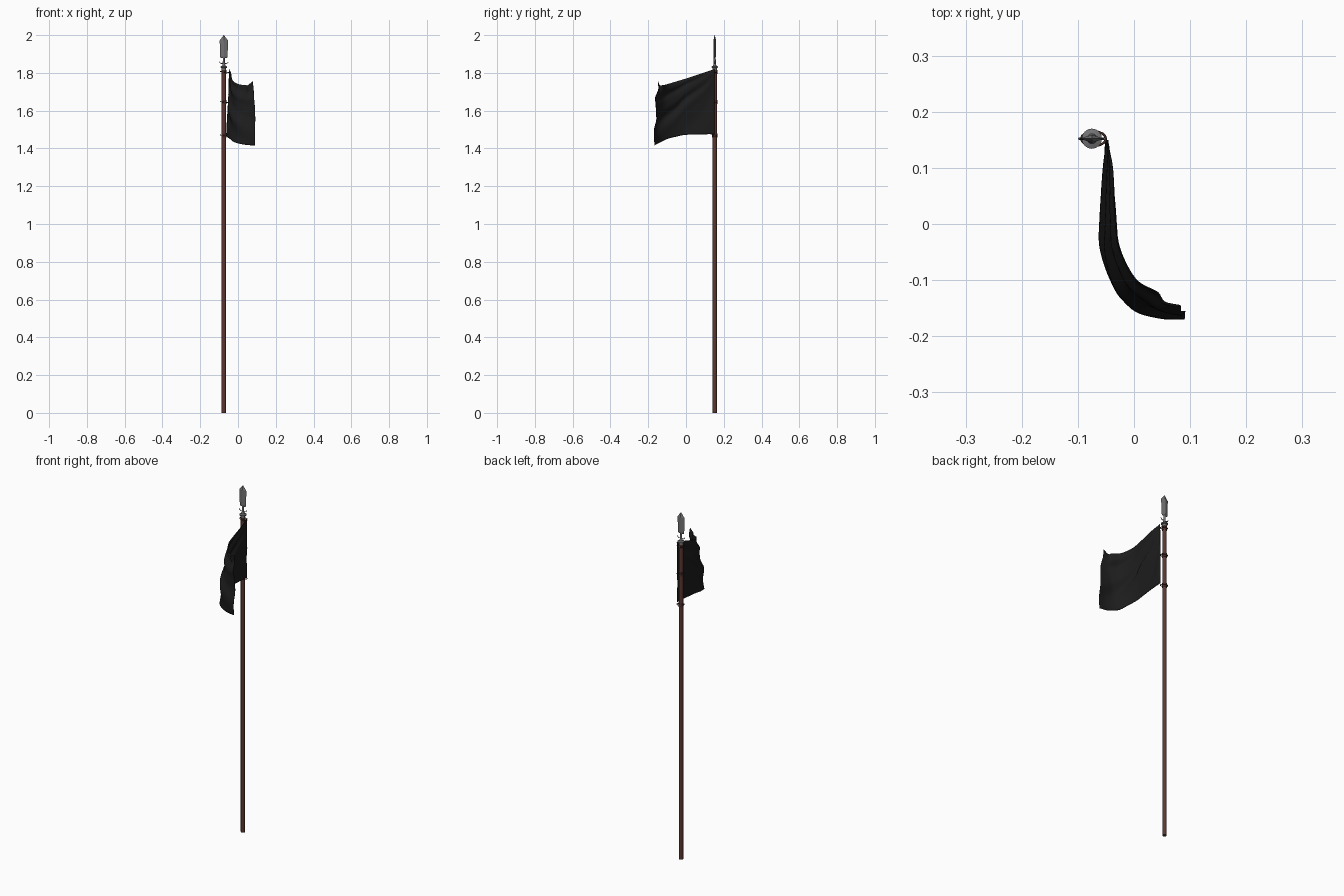
import bpy, bmesh, math
from mathutils import Vector

if "Cube" in bpy.data.objects:
    bpy.data.objects.remove(bpy.data.objects["Cube"])

PX, PY = -0.075, 0.152   # pole axis


def mat(name, col):
    m = bpy.data.materials.new(name)
    m.diffuse_color = (*col, 1)
    m.use_nodes = True
    m.node_tree.nodes["Principled BSDF"].inputs["Base Color"].default_value = m.diffuse_color
    return m


WOOD = mat("red brown wood", (0.105, 0.038, 0.03))
STRAP = mat("dark strap", (0.06, 0.025, 0.02))
STEEL = mat("grey steel", (0.17, 0.17, 0.175))
CLOTH = mat("black cloth", (0.012, 0.012, 0.012))


def make(name, verts, faces, m, smooth=None):
    me = bpy.data.meshes.new(name)
    me.from_pydata([tuple(v) for v in verts], [], faces)
    ob = bpy.data.objects.new(name, me)
    bpy.context.collection.objects.link(ob)
    me.materials.append(m)
    if smooth:
        bpy.context.view_layer.objects.active = ob
        ob.select_set(True)
        bpy.ops.object.shade_smooth_by_angle(angle=math.radians(smooth))
        ob.select_set(False)
    return ob


def stack(name, sections, m, n=12, smooth=40):
    """Stacked elliptical sections (rx, ry, z) around the pole axis."""
    verts = [(PX + rx * math.cos(2 * math.pi * i / n), PY + ry * math.sin(2 * math.pi * i / n), z)
             for rx, ry, z in sections for i in range(n)]
    faces = [(k * n + i, k * n + (i + 1) % n, (k + 1) * n + (i + 1) % n, (k + 1) * n + i)
             for k in range(len(sections) - 1) for i in range(n)]
    faces += [tuple(reversed(range(n))), tuple(range(len(verts) - n, len(verts)))]
    return make(name, verts, faces, m, smooth)


def tube(name, pts, r, m, closed=False):
    cu = bpy.data.curves.new(name, 'CURVE')
    cu.dimensions = '3D'
    cu.bevel_depth = r
    cu.bevel_resolution = 1
    cu.use_fill_caps = True
    sp = cu.splines.new('POLY')
    sp.points.add(len(pts) - 1)
    for p, c in zip(sp.points, pts):
        p.co = (*c, 1)
    sp.use_cyclic_u = closed
    cu.materials.append(m)
    ob = bpy.data.objects.new(name, cu)
    bpy.context.collection.objects.link(ob)


# pole, collar and spear head
stack("pole", [(0.0115, 0.0115, 0), (0.0115, 0.0115, 1.82)], WOOD)
stack("spear_socket", [(0.012, 0.012, 1.815), (0.012, 0.012, 1.826), (0.018, 0.018, 1.828),
                       (0.018, 0.018, 1.834), (0.009, 0.009, 1.837), (0.006, 0.006, 1.85),
                       (0.005, 0.005, 1.89)], STEEL, 16)
stack("spear_head", [(0.017, 0.003, 1.878), (0.02, 0.006, 1.886), (0.022, 0.007, 1.972),
                     (0.0005, 0.0005, 2.0)], STEEL, 4, None)
for s, side in ((-1, "left"), (1, "right")):
    tube("spear_hook_" + side, [(PX + s * x, PY, z) for x, z in
         ((0.003, 1.85), (0.014, 1.85), (0.021, 1.853), (0.023, 1.859))], 0.002, STEEL)

# straps tying the flag to the pole
for k, z in enumerate((1.805, 1.645, 1.468)):
    stack(f"strap_band_{k}", [(0.0135, 0.0135, z - 0.011), (0.0135, 0.0135, z + 0.011)], STRAP)
    tube(f"strap_loop_{k}", [(PX + 0.003 + 0.022 * math.cos(a), PY + 0.013 * math.sin(a),
                              z - 0.003 * math.cos(a))
                             for a in [i * math.pi / 8 for i in range(16)]], 0.0022, STRAP, True)

# flag: cloth lofted through three edge paths, hoist to free end
ROWS = [
    [(-.05, .15, 1.475), (-.055, .1, 1.475), (-.058, 0, 1.472), (-.058, -.05, 1.463),
     (-.043, -.1, 1.45), (-.018, -.14, 1.432), (.035, -.162, 1.42), (.09, -.164, 1.415)],
    [(-.05, .15, 1.65), (-.049, .1, 1.645), (-.047, 0, 1.62), (-.044, -.05, 1.605),
     (-.022, -.112, 1.59), (.018, -.148, 1.585), (.055, -.157, 1.59), (.09, -.161, 1.6)],
    [(-.047, .15, 1.82), (-.040, .1, 1.803), (-.034, 0, 1.77), (-.025, -.05, 1.755),
     (.005, -.1, 1.74), (.043, -.122, 1.735), (.052, -.14, 1.735), (.078, -.147, 1.755)]]


def spline(pts, t):
    """Catmull-Rom point at t in 0..1."""
    p = [Vector(q) for q in pts]
    p = [2 * p[0] - p[1]] + p + [2 * p[-1] - p[-2]]
    x = t * (len(pts) - 1)
    i = min(int(x), len(pts) - 2)
    f = x - i
    a, b, c, d = p[i:i + 4]
    return 0.5 * (2 * b + (c - a) * f + (2 * a - 5 * b + 4 * c - d) * f * f
                  + (3 * b - a - 3 * c + d) * f ** 3)


NU, NV = 56, 36
verts = []
for j in range(NV + 1):
    v = j / NV
    for i in range(NU + 1):
        u = i / NU
        p = spline([spline(r, u) for r in ROWS], v)
        q = spline([spline(r, min(u + 0.01, 1)) for r in ROWS], v)
        o = spline([spline(r, max(u - 0.01, 0)) for r in ROWS], v)
        t = q - o
        n = Vector((t.y, -t.x, 0)).normalized()
        # diagonal folds fanning from the top of the hoist
        ang = math.atan2(1.08 - v, u + 0.12)
        amp = 0.0065 * min(1, 4 * u) * (0.45 + 0.55 * math.sin(math.pi * v))
        w = math.sin(17 * ang + 2 * u) + 0.35 * math.sin(31 * ang + 5 * u)
        verts.append(p + n * amp * w)
W = NU + 1
faces = [(j * W + i, j * W + i + 1, (j + 1) * W + i + 1, (j + 1) * W + i)
         for j in range(NV) for i in range(NU)]
flag = make("flag_cloth", verts, faces, CLOTH, 60)
sol = flag.modifiers.new("thickness", 'SOLIDIFY')
sol.thickness = 0.002
sol.offset = 0
